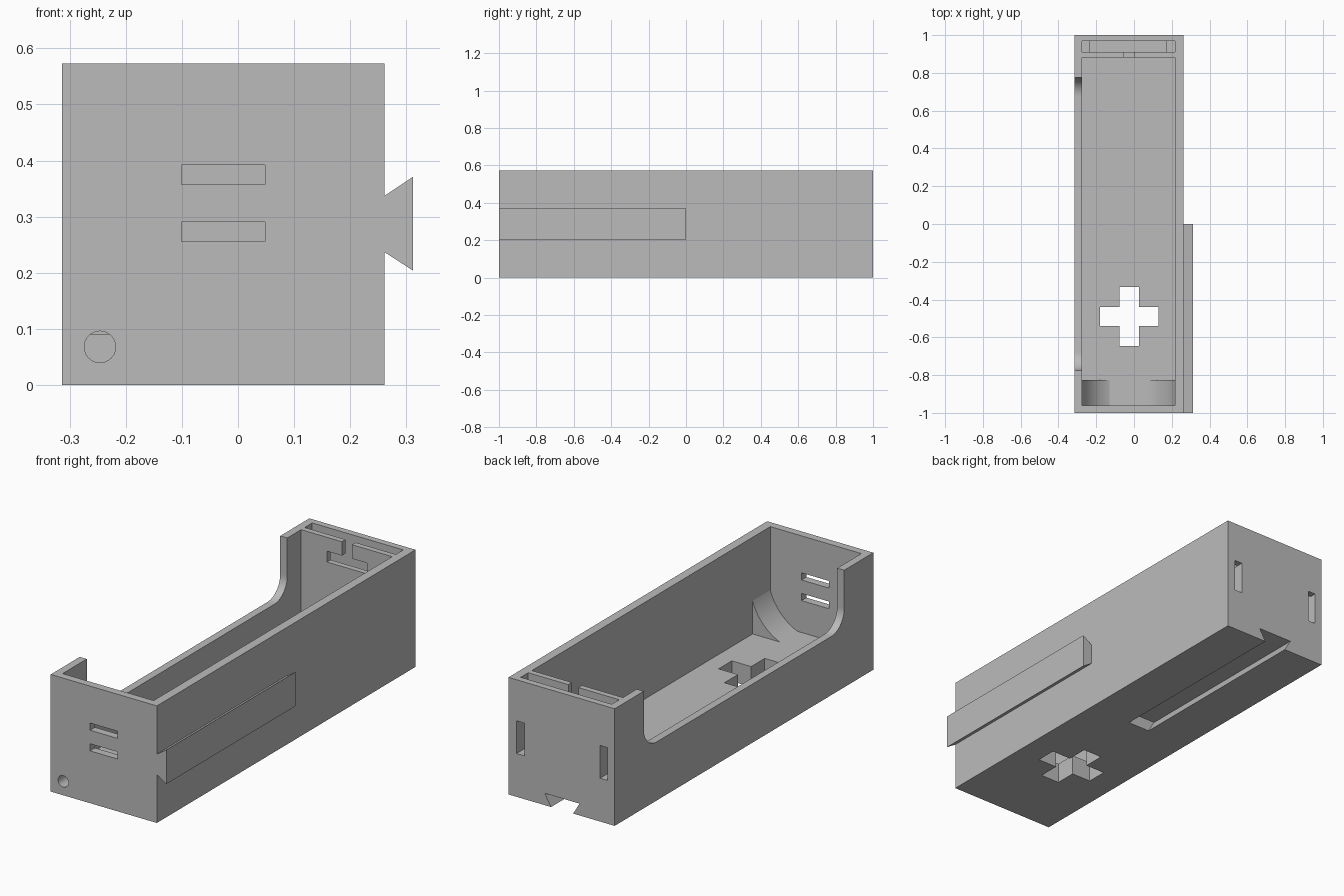
import bpy, bmesh, math
from mathutils import Vector

if "Cube" in bpy.data.objects:
    bpy.data.objects.remove(bpy.data.objects["Cube"], do_unlink=True)

grey = bpy.data.materials.new("plain grey")
grey.use_nodes = True
grey.diffuse_color = (0.5, 0.5, 0.5, 1)
grey.node_tree.nodes["Principled BSDF"].inputs["Base Color"].default_value = (0.5, 0.5, 0.5, 1)

LEFT, RIGHT, HEIGHT, FLOOR = -0.314, 0.261, 0.573, 0.10
IN_L, IN_R = -0.276, 0.217
MID = (IN_L + IN_R) / 2


def prism(name, profile, axis, start, end):
    """Extrude a closed 2D profile along one axis (profile uses the other two axes in order)."""
    def place(p, t):
        c = list(p)
        c.insert("xyz".index(axis), t)
        return Vector(c)
    bm = bmesh.new()
    face = bm.faces.new([bm.verts.new(place(p, start)) for p in profile])
    out = bmesh.ops.extrude_face_region(bm, geom=[face])
    verts = [v for v in out["geom"] if isinstance(v, bmesh.types.BMVert)]
    bmesh.ops.translate(bm, verts=verts, vec=place((0, 0), end - start))
    bmesh.ops.recalc_face_normals(bm, faces=bm.faces[:])
    mesh = bpy.data.meshes.new(name)
    bm.to_mesh(mesh)
    bm.free()
    mesh.materials.append(grey)
    obj = bpy.data.objects.new(name, mesh)
    bpy.context.collection.objects.link(obj)
    return obj


def box(name, x, y, z):
    return prism(name, [(x[0], z[0]), (x[1], z[0]), (x[1], z[1]), (x[0], z[1])], "y", *y)


def arc(cx, cy, r, a, b, n=16):
    return [(cx + r * math.cos(math.radians(a + (b - a) * i / n)),
             cy + r * math.sin(math.radians(a + (b - a) * i / n))) for i in range(n + 1)]


def smooth(obj):
    bpy.ops.object.select_all(action="DESELECT")
    obj.select_set(True)
    bpy.context.view_layer.objects.active = obj
    bpy.ops.object.shade_smooth_by_angle(angle=math.radians(30))


def cut(target, cutter):
    mod = target.modifiers.new("cut", "BOOLEAN")
    mod.operation, mod.solver, mod.object = "DIFFERENCE", "EXACT", cutter
    bpy.context.view_layer.objects.active = target
    bpy.ops.object.modifier_apply(modifier=mod.name)
    bpy.data.objects.remove(cutter, do_unlink=True)


TOP = HEIGHT + 0.1
body = box("case_body", (LEFT, RIGHT), (-1, 1), (0, HEIGHT))

# Main cavity and rear pocket
cut(body, box("cavity", (IN_L, IN_R), (-0.962, 0.882), (FLOOR, TOP)))
cut(body, box("pocket", (IN_L, IN_R), (0.91, 0.968), (0.372, TOP)))

# Contact channels that leave through the back wall
for x in ((IN_L, -0.235), (0.175, IN_R)):
    cut(body, box("channel", x, (0.91, 0.968), (0.212, 0.45)))
    cut(body, box("back_slot", x, (0.94, 1.1), (0.212, 0.372)))

# T-shaped opening in the partition
cut(body, box("partition_gap", (-0.055, 0), (0.86, 0.93), (0.48, TOP)))
cut(body, box("partition_slot", (-0.136, 0.081), (0.86, 0.93), (0.452, 0.505)))

# Rounded finger cutout in the side wall
sill, rad, half = 0.287, 0.1, 0.775
opening = ([(half, TOP), (-half, TOP)]
           + arc(-half + rad, sill + rad, rad, 180, 270)
           + arc(half - rad, sill + rad, rad, 270, 360))
cut(body, prism("side_opening", opening, "x", LEFT - 0.1, IN_L + 0.05))

# Front slots and pin hole
for z in ((0.256, 0.291), (0.357, 0.392)):
    cut(body, box("front_slot", (-0.101, 0.048), (-1.1, -0.9), z))
cut(body, prism("pin_hole", arc(-0.246, 0.068, 0.028, 0, 360, 32)[:-1], "y", -1.1, -0.88))

# Plus-shaped hole in the floor
cx, cy, arm, w = -0.025, -0.49, 0.156, 0.051
corner = [(arm, -w), (arm, w), (w, w)]
plus = []
for sx in range(4):
    for px, py in corner:
        for _ in range(sx):
            px, py = -py, px
        plus.append((cx + px, cy + py))
cut(body, prism("plus_hole", plus, "z", -0.1, FLOOR + 0.1))

# Dovetail groove under the rear half
k = 0.062 / 0.058
groove = [(MID + s * (0.06 + k * 0.55 * z), z)
          for s, z in ((-1, -0.03), (1, -0.03), (1, 0.058), (-1, 0.058))]
cut(body, prism("groove", groove, "y", 0, 1.1))
smooth(body)

# Dovetail rail on the side of the front half
rail = [(RIGHT - 0.004, 0.2395), (0.312, 0.204), (0.312, 0.371), (RIGHT - 0.004, 0.3345)]
prism("side_rail", rail, "y", -1, 0)

# Curved cradle fillets at the front of the cavity
R, zc, chord = 0.258, 0.338, 0.10
half_width = (IN_R - IN_L) / 2
lo = math.degrees(math.asin((FLOOR - zc) / R))
hi = -math.degrees(math.acos(half_width / R))
for side, label in ((1, "left"), (-1, "right")):
    pts = arc(0, zc, R, lo, hi, 20)
    edge = half_width + 0.01
    pts += [(edge, pts[-1][1]), (edge, FLOOR - 0.01), (pts[0][0], FLOOR - 0.01)]
    smooth(prism("cradle_" + label, [(MID + side * x, z) for x, z in pts], "y", -0.97, -0.825))
